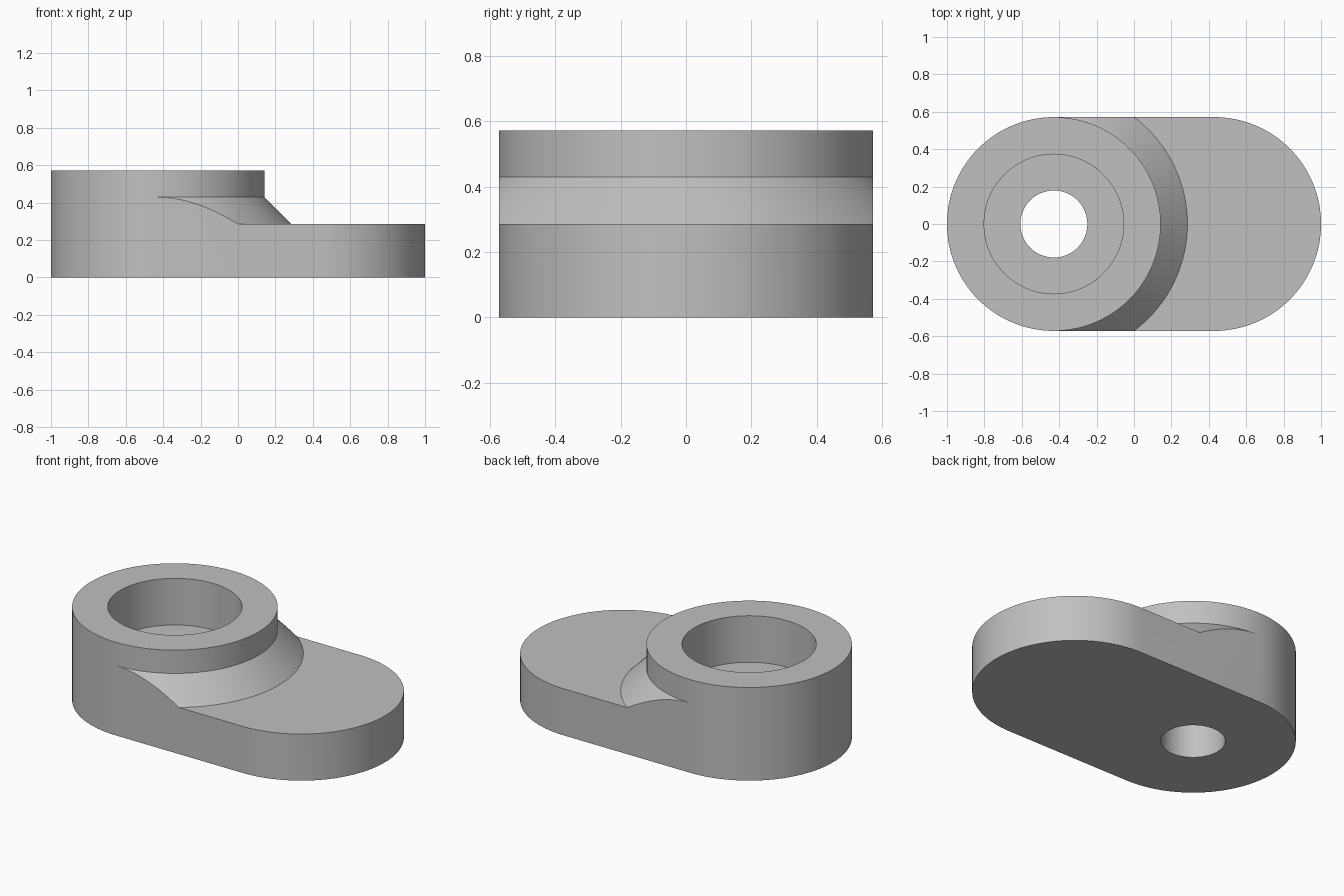
import bpy, bmesh
from math import sin, cos, pi

if "Cube" in bpy.data.objects:
    bpy.data.objects.remove(bpy.data.objects["Cube"], do_unlink=True)

U = 2 / 7                 # base thickness, the module for the other sizes
R = 2 * U                 # outer radius of both ends
CX = 1.5 * U              # distance of each end's axis from the middle
SEG = 64                  # segments per half turn


def arc(cx, r, start, end, n=SEG):
    return [(cx + r * cos(start + (end - start) * i / n),
             r * sin(start + (end - start) * i / n)) for i in range(n + 1)]


def make_object(name, bm):
    bmesh.ops.recalc_face_normals(bm, faces=bm.faces)
    mesh = bpy.data.meshes.new(name)
    bm.to_mesh(mesh)
    bm.free()
    ob = bpy.data.objects.new(name, mesh)
    bpy.context.scene.collection.objects.link(ob)
    return ob


def prism(name, outline, z0, z1):
    bm = bmesh.new()
    low = [bm.verts.new((x, y, z0)) for x, y in outline]
    high = [bm.verts.new((x, y, z1)) for x, y in outline]
    bm.faces.new(low)
    bm.faces.new(high)
    for i in range(len(low)):
        j = (i + 1) % len(low)
        bm.faces.new((low[i], low[j], high[j], high[i]))
    return make_object(name, bm)


def half_lathe(name, cx, profile):
    """Sweep a closed (radius, height) profile half a turn around x = cx."""
    bm = bmesh.new()
    loops = [[bm.verts.new((x, y, z)) for x, y in arc(cx, r, -pi / 2, pi / 2)]
             for r, z in profile]
    for k, a in enumerate(loops):
        b = loops[(k + 1) % len(loops)]
        for i in range(SEG):
            bm.faces.new((a[i], a[i + 1], b[i + 1], b[i]))
    for end in (0, -1):
        bm.faces.new([loop[end] for loop in loops])
    return make_object(name, bm)


# Rounded-end body at full height
body = prism("link_body", arc(CX, R, -pi / 2, pi / 2) + arc(-CX, R, pi / 2, 3 * pi / 2), 0, R)

# Cutters: step around the boss with its conical skirt, counterbore, through hole
cutters = [
    half_lathe("step_cutter", -CX,
               [(2.5 * U, U), (R, 1.5 * U), (R, 0.8), (2, 0.8), (2, U)]),
    prism("counterbore_cutter", arc(-CX, 0.373, 0, 2 * pi, 2 * SEG)[:-1], U, 0.8),
    prism("hole_cutter", arc(-CX, 0.179, 0, 2 * pi, 2 * SEG)[:-1], -0.1, 0.4),
]
for cutter in cutters:
    cutter.hide_render = True
    mod = body.modifiers.new(cutter.name, 'BOOLEAN')
    mod.operation = 'DIFFERENCE'
    mod.solver = 'EXACT'
    mod.object = cutter

# Bake the cuts and drop the cutters
bpy.context.view_layer.update()
graph = bpy.context.evaluated_depsgraph_get()
baked = bpy.data.meshes.new_from_object(body.evaluated_get(graph))
body.modifiers.clear()
body.data = baked
for cutter in cutters:
    bpy.data.objects.remove(cutter, do_unlink=True)

# Plain grey material
grey = bpy.data.materials.new("plain grey")
grey.use_nodes = True
colour = (0.53, 0.53, 0.53, 1)
grey.diffuse_color = colour
grey.node_tree.nodes["Principled BSDF"].inputs["Base Color"].default_value = colour
body.data.materials.clear()
body.data.materials.append(grey)

# Smooth round walls, crisp edges
bpy.ops.object.select_all(action='DESELECT')
body.select_set(True)
bpy.context.view_layer.objects.active = body
bpy.ops.object.shade_smooth_by_angle(angle=pi / 6)
